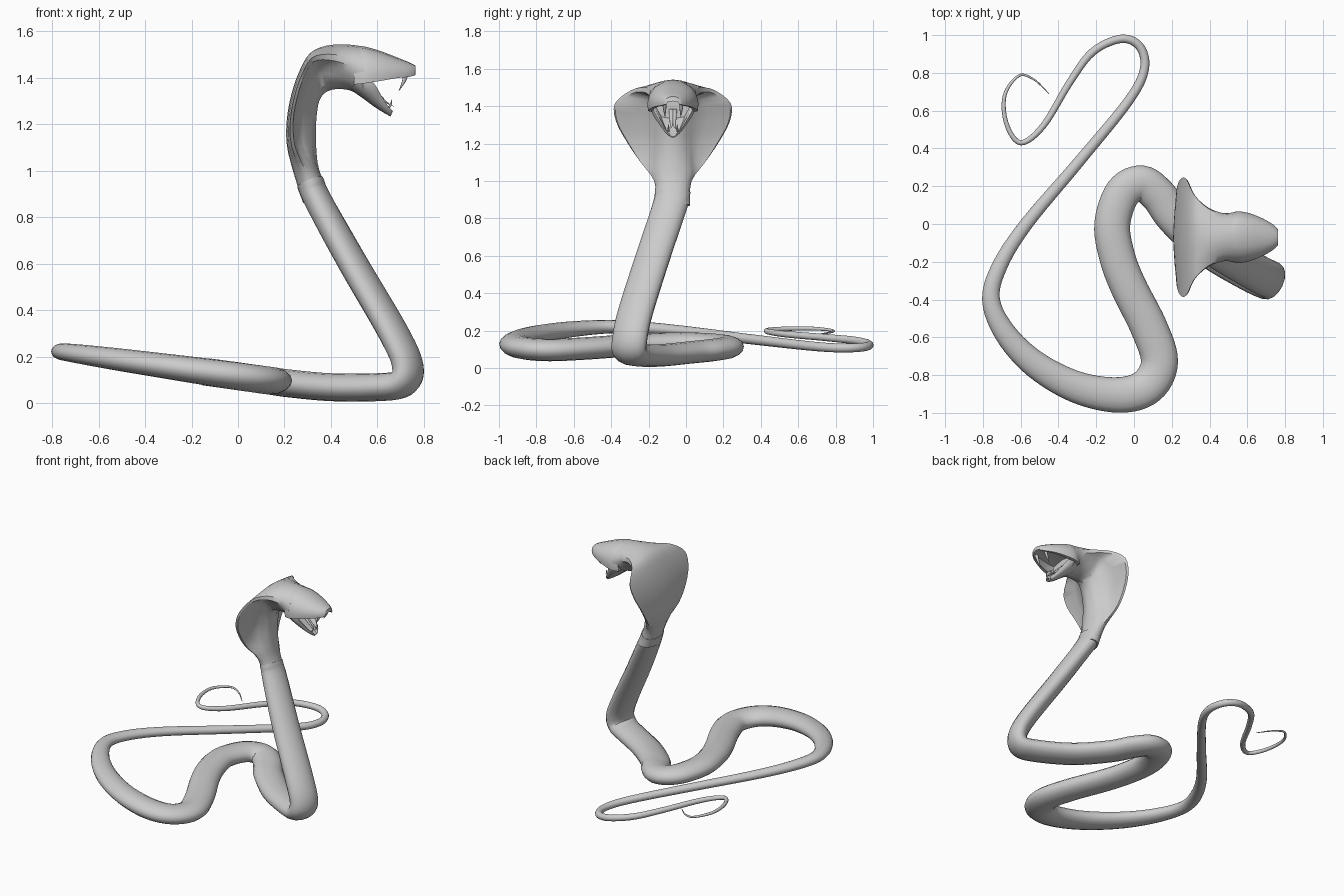
import bpy, bmesh, math
from mathutils import Vector

cube = bpy.data.objects.get("Cube")
if cube:
    bpy.data.objects.remove(cube)

grey = bpy.data.materials.new("plain grey")
grey.use_nodes = True
COLOUR = (0.6, 0.6, 0.6, 1)
grey.diffuse_color = COLOUR
grey.node_tree.nodes["Principled BSDF"].inputs["Base Color"].default_value = COLOUR
MID = -0.07  # y of the head's middle plane


def spline(rows, steps):
    """Catmull-Rom resampling of rows of numbers."""
    rows = [Vector(r) for r in rows]
    ends = [rows[0] * 2 - rows[1]] + rows + [rows[-1] * 2 - rows[-2]]
    out = []
    for a, b, c, d in zip(ends, ends[1:], ends[2:], ends[3:]):
        for i in range(steps):
            t = i / steps
            out.append((b * 2 + (c - a) * t + (a * 2 - b * 5 + c * 4 - d) * t * t
                        + (b * 3 - a - c * 3 + d) * t ** 3) / 2)
    return out + [rows[-1]]


def loft(name, rings, angle=50):
    """Skin a list of equal rings and cap both ends."""
    bm = bmesh.new()
    loops = [[bm.verts.new(p) for p in ring] for ring in rings]
    n = len(loops[0])
    for a, b in zip(loops, loops[1:]):
        for i in range(n):
            j = (i + 1) % n
            bm.faces.new((a[i], a[j], b[j], b[i]))
    bm.faces.new(loops[0][::-1])
    bm.faces.new(loops[-1])
    bmesh.ops.recalc_face_normals(bm, faces=bm.faces)
    mesh = bpy.data.meshes.new(name)
    bm.to_mesh(mesh)
    bm.free()
    mesh.materials.append(grey)
    obj = bpy.data.objects.new(name, mesh)
    bpy.context.collection.objects.link(obj)
    bpy.ops.object.select_all(action='DESELECT')
    obj.select_set(True)
    bpy.context.view_layer.objects.active = obj
    bpy.ops.object.shade_smooth_by_angle(angle=math.radians(angle))
    return obj


def mirrored(half):
    """Close a half section of (depth, width) pairs across the middle plane."""
    return half + [(u, -v) for u, v in half[-2:0:-1]]


# Coiled body: neck points carry a height, ground points lie on a slope
neck = [(.31, -.07, .95, .095), (.345, -.085, .87, .095), (.495, -.175, .6, .097),
        (.67, -.27, .3, .1), (.73, -.3, .16, .1), (.705, -.3, .085, .1)]
ground = [(.6, -.25, .1), (.4, -.13, .1), (.22, .03, .098), (.13, .15, .096), (.04, .215, .095),
          (-.06, .165, .095), (-.115, 0, .095), (-.09, -.17, .095), (-.03, -.33, .096),
          (.08, -.55, .098), (.135, -.73, .098), (.07, -.86, .098), (-.08, -.905, .094),
          (-.3, -.865, .084), (-.52, -.745, .072), (-.68, -.58, .059), (-.757, -.4, .047),
          (-.71, -.22, .041), (-.57, 0, .035), (-.3, .32, .03), (-.03, .65, .026),
          (.055, .82, .024), (.03, .94, .023), (-.07, .98, .022), (-.22, .91, .021),
          (-.34, .75, .019), (-.48, .52, .017), (-.6, .43, .014), (-.675, .53, .012),
          (-.685, .68, .01), (-.61, .785, .007), (-.53, .765, .005), (-.45, .69, .002)]
rows = neck + [(x, y, max(.115 - .14 * x, .068), w) for x, y, w in ground]
path = spline(rows, 6)
side, rings = Vector((0, 1, 0)), []
for k, p in enumerate(path):
    tangent = (path[min(k + 1, len(path) - 1)] - path[max(k - 1, 0)]).xyz.normalized()
    carried = (side - tangent * side.dot(tangent)).normalized()
    level = tangent.cross(Vector((0, 0, 1)))
    if level.dot(carried) < 0:
        level.negate()
    side = carried.lerp(level, .3 * level.length)
    side = (side - tangent * side.dot(tangent)).normalized()
    up = side.cross(tangent)
    w = max(p[3], .002)
    h = min(w, .06, .012 + w / 2)
    rings.append([p.xyz + side * w * math.cos(a) + up * h * math.sin(a)
                  for a in (i * math.tau / 16 for i in range(16))])
loft("coiled_body", rings, 60)

# Hood: back x, z, front x, z, half width, amount of flare
hood = [(.28, .86, .4, .88, .092, 0), (.236, 1.0, .35, 1.0, .1, .1),
        (.21, 1.11, .337, 1.09, .18, .8), (.21, 1.22, .335, 1.18, .25, 1),
        (.23, 1.33, .34, 1.25, .305, 1), (.265, 1.43, .35, 1.3, .31, 1),
        (.31, 1.505, .375, 1.335, .225, 1), (.38, 1.537, .42, 1.35, .16, .6),
        (.47, 1.542, .48, 1.345, .128, .2), (.545, 1.533, .54, 1.315, .135, 0)]
rings = []
for bx, bz, fx, fz, w, flare in spline(hood, 3):
    core = min(w, .095)
    wings = [(0, 0), (.02, .3 * w), (.06, .65 * w), (.12, w), (.22, .97 * w),
             (.32, max(.6 * w, core)), (.55, core), (.85, .7 * core), (1, 0)]
    half = []
    for i, (u, v) in enumerate(wings):
        a = i * math.pi / 8
        half.append((flare * u + (1 - flare) * (1 - math.cos(a)) / 2,
                     flare * v + (1 - flare) * w * math.sin(a)))
    rings.append([(bx + (fx - bx) * u, MID + v, bz + (fz - bz) * u) for u, v in mirrored(half)])
loft("hood", rings, 40)

# Upper jaw: x, top, bottom, half width; the palate is hollowed
upper = [(.5, 1.538, 1.37, .12), (.545, 1.533, 1.375, .137), (.61, 1.515, 1.385, .127),
         (.68, 1.488, 1.397, .1), (.735, 1.466, 1.403, .068), (.763, 1.452, 1.41, .042)]
section = mirrored([(0, 0), (.05, .4), (.2, .72), (.45, .92), (.75, 1), (1, .97),
                    (1, .8), (.7, .65), (.6, 0)])
rings = [[(x, MID + w * v, top + (low - top) * u) for u, v in section]
         for x, top, low, w in spline(upper, 3)]
loft("upper_jaw", rings)

# Lower jaw: rim x, z, keel x, z, half width; a trough open upward
lower = [(.54, 1.41, .48, 1.35, .118), (.585, 1.375, .535, 1.312, .108),
         (.615, 1.325, .585, 1.275, .078), (.64, 1.285, .625, 1.25, .052),
         (.666, 1.255, .656, 1.232, .024)]
section = mirrored([(.75, 0), (.65, .55), (.05, .82), (0, .95), (.3, 1), (.7, .8), (.95, .4), (1, 0)])
rings = [[(rx + (kx - rx) * u, MID + w * v, rz + (kz - rz) * u) for u, v in section]
         for rx, rz, kx, kz, w in spline(lower, 3)]
loft("lower_jaw", rings)


def spike(name, rows):
    """Small tapering round part along x, y, z, radius rows."""
    loft(name, [[(x + r * math.cos(a), y + r * math.sin(a), z)
                 for a in (i * math.tau / 8 for i in range(8))]
                for x, y, z, r in spline(rows, 3)], 60)


# Fangs, small lower teeth and the forked tongue
for label, s in (("left", 1), ("right", -1)):
    spike(label + "_fang", [(.725, MID + s * .045, 1.42, .012), (.712, MID + s * .044, 1.38, .008),
                            (.692, MID + s * .042, 1.343, .001)])
    spike(label + "_lower_tooth", [(.645, MID + s * .025, 1.265, .006),
                                   (.658, MID + s * .024, 1.285, .004),
                                   (.66, MID + s * .022, 1.305, .001)])
    spike(label + "_tongue_fork", [(.54, MID + s * .008, 1.385, .014), (.59, MID + s * .008, 1.34, .011),
                                   (.635, MID + s * .009, 1.295, .007), (.672, MID + s * .02, 1.275, .001)])
